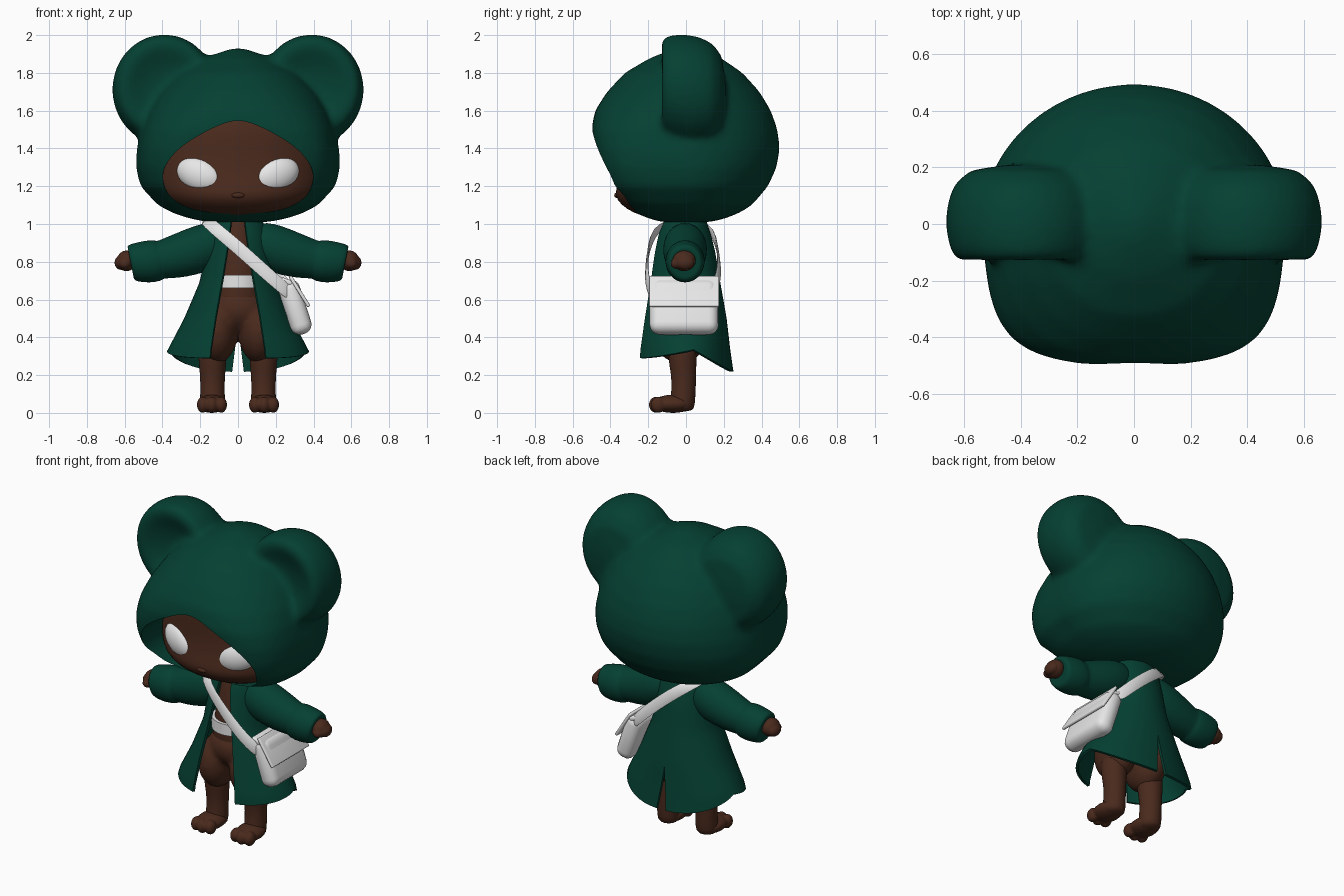
import bpy, bmesh
from math import sin, cos, pi, asin, radians
from mathutils import Vector, Matrix, Euler

if "Cube" in bpy.data.objects:
    bpy.data.objects.remove(bpy.data.objects["Cube"])


def material(name, rgb):
    m = bpy.data.materials.new(name)
    m.use_nodes = True
    m.diffuse_color = (*rgb, 1)
    m.node_tree.nodes["Principled BSDF"].inputs["Base Color"].default_value = (*rgb, 1)
    return m


GREEN = material("forest green", (0.0015, 0.051, 0.032))
BROWN = material("dark brown", (0.069, 0.023, 0.012))
WHITE = material("off white", (0.8, 0.8, 0.8))


def finish(bm, name, mat, mods=(), angle=45):
    """Turn a bmesh into an object, apply its modifiers and shade it."""
    bmesh.ops.recalc_face_normals(bm, faces=bm.faces)
    mesh = bpy.data.meshes.new(name)
    bm.to_mesh(mesh)
    bm.free()
    mesh.materials.append(mat)
    ob = bpy.data.objects.new(name, mesh)
    bpy.context.collection.objects.link(ob)
    for kind, settings in mods:
        mod = ob.modifiers.new(kind.title(), kind)
        for key, value in settings.items():
            setattr(mod, key, value)
    deps = bpy.context.evaluated_depsgraph_get()
    ob.data = bpy.data.meshes.new_from_object(ob.evaluated_get(deps))
    ob.modifiers.clear()
    ob.data.name = name
    bpy.ops.object.select_all(action="DESELECT")
    ob.select_set(True)
    bpy.context.view_layer.objects.active = ob
    bpy.ops.object.shade_smooth_by_angle(angle=radians(angle))
    return ob


MIRROR = ("MIRROR", {})
SMOOTH = ("SUBSURF", {"levels": 1})


def fuse(voxel, rounds):
    """Modifiers that melt overlapping shells into one soft surface."""
    return [("REMESH", {"mode": "VOXEL", "voxel_size": voxel, "use_smooth_shade": True}),
            ("SMOOTH", {"factor": 0.5, "iterations": rounds})]


def skin(bm, rings):
    """Bridge closed rings of points and cap both ends."""
    rows = [[bm.verts.new(p) for p in r] for r in rings]
    n = len(rows[0])
    for a, b in zip(rows, rows[1:]):
        for i in range(n):
            j = (i + 1) % n
            bm.faces.new((a[i], a[j], b[j], b[i]))
    bm.faces.new(rows[0])
    bm.faces.new(rows[-1])


def oval(z, rx, front, back, square=2, n=48):
    """Horizontal ring, optionally squarer and narrower towards the front."""
    pts = []
    for i in range(n):
        c, s = cos(2 * pi * i / n), sin(2 * pi * i / n)
        e = 2 / (square if s < 0 else 2)
        depth = abs(s) ** e
        x = rx * abs(c) ** e * (1 if c > 0 else -1)
        if s < 0:
            x *= 1 - .035 * (square - 2) * depth
        pts.append((x, depth * (front if s < 0 else back), z))
    return pts


def ring(centre, u, v, n=24):
    c, u, v = Vector(centre), Vector(u), Vector(v)
    return [c + u * cos(2 * pi * i / n) + v * sin(2 * pi * i / n) for i in range(n)]


def loft(name, rings, mat, mods=(SMOOTH,)):
    bm = bmesh.new()
    skin(bm, rings)
    return finish(bm, name, mat, mods)


def balls(name, parts, mat, mods=(), rot=(0, 0, 0)):
    """One object made of ellipsoids given as (location, radii)."""
    bm = bmesh.new()
    turn = Euler([radians(a) for a in rot])
    for loc, size in parts:
        m = Matrix.LocRotScale(Vector(loc), turn, Vector(size))
        bmesh.ops.create_uvsphere(bm, u_segments=28, v_segments=16, radius=1, matrix=m)
    return finish(bm, name, mat, mods)


def box(name, loc, size, rot_y, bevel, mat):
    bm = bmesh.new()
    m = Matrix.LocRotScale(Vector(loc), Euler((0, radians(rot_y), 0)), Vector(size))
    bmesh.ops.create_cube(bm, size=1, matrix=m)
    return finish(bm, name, mat, [("BEVEL", {"width": bevel, "segments": 4})])


def interp(z, table):
    """Linear lookup in rows of (z, values...) sorted from high to low."""
    for a, b in zip(table, table[1:]):
        if z >= b[0]:
            t = min(1, (a[0] - z) / (a[0] - b[0]))
            return [p + (q - p) * t for p, q in zip(a[1:], b[1:])]
    return table[-1][1:]


# Face opening cutter
half = [(0.09, 1.53), (0.2, 1.475), (0.32, 1.4), (0.39, 1.31), (0.405, 1.24),
        (0.375, 1.15), (0.28, 1.085), (0.14, 1.058)]
outline = [(0, 1.555)] + half + [(0, 1.052)] + [(-x, z) for x, z in reversed(half)]
cutter = loft("face_cutter", [[(x, y, z) for x, z in outline] for y in (-1.2, -0.9, -0.1, -0.07)],
              GREEN, [("SUBSURF", {"levels": 2})])
cutter.hide_render = True

# Hood with softly dished round ears, fused into one shell
hood = [(1.01, .16, -.13, .13, 2), (1.03, .26, -.2, .21, 2.4), (1.06, .35, -.27, .285, 2.9),
        (1.1, .425, -.34, .35, 3.5), (1.2, .518, -.432, .435, 4.2), (1.3, .542, -.468, .48, 4.2),
        (1.4, .537, -.488, .497, 4.1), (1.5, .512, -.502, .485, 3.4), (1.6, .472, -.482, .45, 2.7),
        (1.7, .41, -.418, .39, 2.3), (1.8, .315, -.325, .3, 2.1), (1.88, .175, -.19, .185, 2),
        (1.918, .07, -.09, .08, 2), (1.934, .012, -.015, .01, 2)]
ear = [(.02, -.085), (.09, -.09), (.15, -.11), (.2, -.132), (.235, -.13), (.262, -.09),
       (.277, -.01), (.272, .07), (.248, .14), (.19, .19), (.06, .21)]
bm = bmesh.new()
skin(bm, [oval(*r) for r in hood])
for side in (-1, 1):
    skin(bm, [ring((side * .39, y, 1.712 - .12 * y), (r, 0, 0), (0, 0, r * 1.055), 40) for r, y in ear])
finish(bm, "hood", GREEN, fuse(.017, 18) + [
    ("BOOLEAN", {"object": cutter, "operation": "DIFFERENCE", "solver": "EXACT"})], 50)
bpy.data.objects.remove(cutter)

# Face, nose and eyes
face = [(1.03, .22, -.2), (1.06, .3, -.28), (1.1, .38, -.345), (1.15, .435, -.378), (1.2, .46, -.365),
        (1.28, .47, -.348), (1.38, .46, -.342), (1.46, .43, -.345), (1.55, .37, -.335), (1.62, .26, -.26)]
loft("face", [oval(z, rx, f, .1, 2.15) for z, rx, f in face], BROWN)
balls("nose", [((0, -.367, 1.152), (.034, .013, .014))], BROWN)
balls("eye", [((.207, -.292, 1.26), (.125, .056, .087))], WHITE, [MIRROR], (0, -22, 17))

# Torso, belt, shorts, legs and feet
torso = [(.42, .13, -.12, .12), (.55, .15, -.145, .13), (.7, .14, -.145, .12),
         (.85, .11, -.125, .1), (1.0, .08, -.09, .08), (1.05, .07, -.07, .07)]
loft("torso", [oval(*r) for r in torso], BROWN)
loft("belt", [oval(z, .15, -.158, .13) for z in (.66, .73)], WHITE, ())
balls("shorts", [((0, -.015, .55), (.165, .15, .13))] +
      [((s * .11, -.03, .43), (.108, .152, .168)) for s in (-1, 1)], BROWN, fuse(.012, 14))
leg = [(.4, .08, -.02), (.29, .076, -.02), (.2, .066, -.012), (.12, .064, -.012),
       (.05, .068, -.02), (.004, .06, -.02)]
loft("leg", [ring((.135, y, z), (r, 0, 0), (0, r, 0)) for z, r, y in leg], BROWN, (SMOOTH, MIRROR))
toes = [((.09 + .048 * i, -.147 - .01 * (i == 1), .043), (.032, .04, .043)) for i in range(3)]
balls("foot", [((.138, -.07, .048), (.08, .108, .048))] + toes, BROWN, fuse(.007, 3) + [MIRROR])

# Coat: open front, curved hem and a slit at the back
SHAPE = [(1.04, .12, .11, .1, .035), (.95, .16, .15, .13, .045), (.85, .175, .175, .155, .06),
         (.7, .2, .205, .18, .085), (.5, .285, .24, .215, .12), (.33, .375, .262, .235, .145),
         (.2, .4, .27, .255, .155)]
ROWS, COLS = 18, 22
bm = bmesh.new()
grid = []
for i in range(ROWS + 1):
    row = []
    for j in range(COLS + 1):
        a = pi * j / COLS
        hem = .335 - (.045 if cos(a) > 0 else .115) * abs(cos(a))
        z = 1.04 - (1.04 - hem) * i / ROWS
        rx, front, back, gap = interp(z, SHAPE)
        slit = max(0, .47 - z) * .13
        start, end = asin(gap / rx), pi - asin(slit / rx)
        a = start + (end - start) * j / COLS
        y = -cos(a) * (front if cos(a) > 0 else back)
        row.append(bm.verts.new((slit if j == COLS else rx * sin(a), y, z)))
    grid.append(row)
for a, b in zip(grid, grid[1:]):
    for j in range(COLS):
        bm.faces.new((a[j], a[j + 1], b[j + 1], b[j]))
finish(bm, "coat", GREEN, [MIRROR, ("SOLIDIFY", {"thickness": .016, "offset": -1})])

# Sleeves with turned cuffs, and paws
sleeve = [(.06, .91, .09), (.13, .895, .115), (.2, .868, .126), (.3, .836, .118), (.385, .815, .104),
          (.415, .81, .098), (.425, .808, .11), (.49, .798, .111), (.55, .794, .1), (.572, .794, .09),
          (.565, .794, .06)]
loft("sleeve", [ring((x, -.005, z), (0, r * .95, 0), (.2 * r, 0, r)) for x, z, r in sleeve],
     GREEN, (SMOOTH, MIRROR))
balls("paw", [((.59, -.01, .805), (.052, .062, .055)), ((.6, -.05, .79), (.032, .032, .028)),
              ((.62, -.005, .795), (.034, .05, .038))], BROWN, fuse(.007, 3) + [MIRROR])

# Shoulder strap
path = [(.285, -.17, .62), (.25, -.19, .655), (.195, -.207, .7), (.1, -.21, .785), (0, -.197, .875),
        (-.09, -.172, .95), (-.155, -.115, 1.005), (-.17, 0, 1.03), (-.13, .095, 1.005), (-.05, .145, .95),
        (.05, .168, .87), (.15, .178, .78), (.22, .17, .71), (.27, .15, .66)]
path = [Vector(p) for p in path]
bm = bmesh.new()
edges = []
for i, p in enumerate(path):
    along = path[min(i + 1, len(path) - 1)] - path[max(i - 1, 0)]
    out = Vector((p.x * .4, p.y, .15 if p.z > .98 else 0))
    side = along.cross(out).normalized() * .038
    edges.append((bm.verts.new(p + side), bm.verts.new(p - side)))
for a, b in zip(edges, edges[1:]):
    bm.faces.new((a[0], a[1], b[1], b[0]))
finish(bm, "bag_strap", WHITE, [("SOLIDIFY", {"thickness": .014, "offset": 0}), SMOOTH])

# Bag with an overhanging flap
box("bag_body", (.302, -.01, .56), (.115, .365, .3), -18, .052, WHITE)
box("bag_flap", (.326, -.01, .643), (.018, .37, .19), -32, .007, WHITE)
box("bag_top", (.255, -.01, .695), (.07, .35, .03), 20, .012, WHITE)
